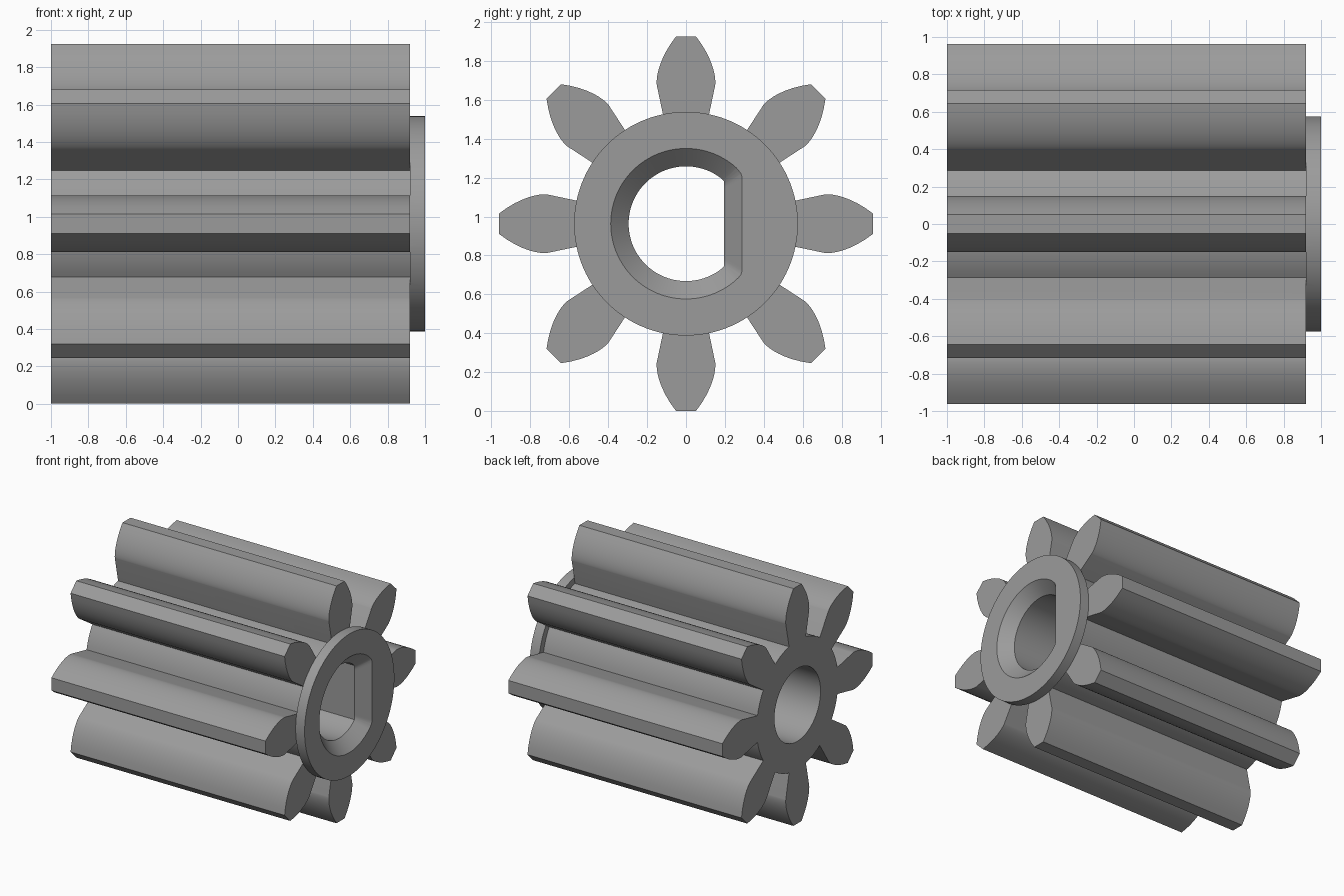
import bpy, bmesh, math

if "Cube" in bpy.data.objects:
    bpy.data.objects.remove(bpy.data.objects["Cube"])

CZ = 0.963          # axis height
TEETH = 8
R_ROOT, R_BASE, R_TIP = 0.523, 0.727, 0.9635
HALF = math.radians(11.9)   # half angle of a tooth at its base circle

grey = bpy.data.materials.new("grey plastic")
grey.diffuse_color = (0.33, 0.33, 0.33, 1)
grey.use_nodes = True
grey.node_tree.nodes["Principled BSDF"].inputs["Base Color"].default_value = grey.diffuse_color


def loft(name, rings):
    """Closed solid from rings of (x, [(y, z), ...]) around the axis."""
    bm = bmesh.new()
    loops = [[bm.verts.new((x, y, z + CZ)) for y, z in pts] for x, pts in rings]
    n = len(loops[0])
    for a, b in zip(loops, loops[1:]):
        for i in range(n):
            j = (i + 1) % n
            bm.faces.new((a[i], a[j], b[j], b[i]))
    bm.faces.new(loops[0][::-1])
    bm.faces.new(loops[-1])
    bmesh.ops.remove_doubles(bm, verts=bm.verts, dist=1e-5)
    bmesh.ops.recalc_face_normals(bm, faces=bm.faces)
    mesh = bpy.data.meshes.new(name)
    bm.to_mesh(mesh)
    bm.free()
    mesh.materials.append(grey)
    ob = bpy.data.objects.new(name, mesh)
    bpy.context.collection.objects.link(ob)
    return ob


def circle(r, flat=9.0, n=120):
    """Circle, optionally cut straight on the +y side."""
    return [(min(r * math.cos(2 * math.pi * i / n), flat),
             r * math.sin(2 * math.pi * i / n)) for i in range(n)]


def gear_outline():
    # one flank: radial root, then involute up to the tip
    flank = [(R_ROOT, HALF)]
    t_max = math.sqrt((R_TIP / R_BASE) ** 2 - 1)
    for i in range(11):
        t = t_max * i / 10
        flank.append((R_BASE * math.sqrt(1 + t * t), HALF - (t - math.atan(t))))
    pitch = 2 * math.pi / TEETH
    tooth = [(r, -a) for r, a in flank] + [(r, a) for r, a in reversed(flank)]
    # rounded floor between teeth
    gap = pitch - 2 * HALF
    tooth += [(R_ROOT, HALF + gap * i / 6) for i in range(1, 6)]
    return [(r * math.cos(a + k * pitch), r * math.sin(a + k * pitch))
            for k in range(TEETH) for r, a in tooth]


def boolean(ob, other, op):
    bpy.context.view_layer.objects.active = ob
    mod = ob.modifiers.new(op, 'BOOLEAN')
    mod.operation, mod.object, mod.solver = op, other, 'EXACT'
    bpy.ops.object.modifier_apply(modifier=mod.name)
    bpy.data.objects.remove(other)


# toothed body and end collar
outline = gear_outline()
gear = loft("pinion_gear", [(-1, outline), (0.92, outline)])
collar = loft("collar", [(0.92, circle(0.575)), (1, circle(0.575))])
boolean(gear, collar, 'UNION')

# shaft bore: round at the back, D-shaped at the front with a bevelled mouth
bore = loft("bore_cutter", [
    (-1.1, circle(0.295)), (0, circle(0.295)),
    (0, circle(0.295, 0.195)), (0.908, circle(0.295, 0.195)),
    (1.02, circle(0.407, 0.307))])
boolean(gear, bore, 'DIFFERENCE')

# smooth the curved walls, keep corners crisp
bpy.ops.object.select_all(action='DESELECT')
gear.select_set(True)
bpy.context.view_layer.objects.active = gear
bpy.ops.object.shade_smooth_by_angle(angle=math.radians(20))
